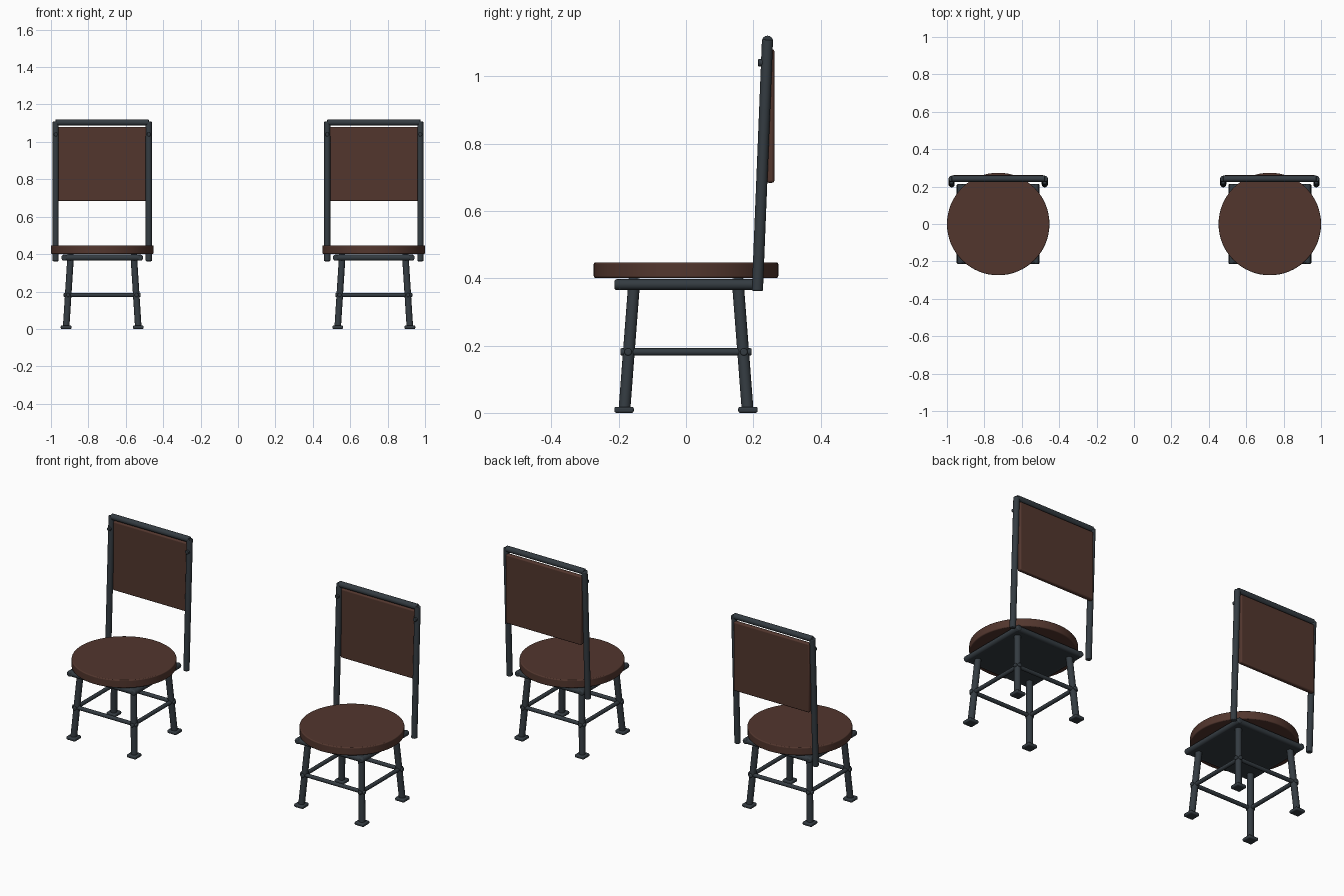
import bpy, math
from mathutils import Vector

if "Cube" in bpy.data.objects:
    bpy.data.objects.remove(bpy.data.objects["Cube"])


def material(name, rgb):
    m = bpy.data.materials.new(name)
    m.diffuse_color = (*rgb, 1)
    m.use_nodes = True
    m.node_tree.nodes["Principled BSDF"].inputs["Base Color"].default_value = m.diffuse_color
    return m


METAL = material("dark slate metal", (0.034, 0.044, 0.053))
BROWN = material("brown leather", (0.085, 0.037, 0.027))


def finish(name, mat, bevel):
    ob = bpy.context.object
    ob.name = name
    ob.data.materials.append(mat)
    if bevel:
        b = ob.modifiers.new("bevel", 'BEVEL')
        b.width, b.segments, b.limit_method = bevel, 3, 'ANGLE'
        b.angle_limit = math.radians(50)
    bpy.ops.object.shade_smooth_by_angle(angle=math.radians(35))
    return ob


def tube(name, a, b, r, mat=METAL, bevel=0.004, sides=16):
    a, b = Vector(a), Vector(b)
    d = b - a
    bpy.ops.mesh.primitive_cylinder_add(
        vertices=sides, radius=r, depth=d.length, location=(a + b) / 2,
        rotation=d.to_track_quat('Z', 'Y').to_euler())
    return finish(name, mat, bevel)


def box(name, centre, size, mat, bevel):
    bpy.ops.mesh.primitive_cube_add(size=1, location=centre)
    ob = bpy.context.object
    ob.scale = size
    bpy.ops.object.transform_apply(location=False, rotation=False, scale=True)
    return finish(name, mat, bevel)


def chair(cx, side):
    # round seat and the plate that carries it
    tube(side + "_seat", (cx, 0, 0.401), (cx, 0, 0.447), 0.274, BROWN, 0.005, 64)
    box(side + "_seat_plate", (cx, 0, 0.381), (0.4, 0.4, 0.03), METAL, 0)

    for s in (-1, 1):
        # square frame under the seat
        tube(side + "_frame_side_rail", (cx + s * 0.203, -0.213, 0.381),
             (cx + s * 0.203, 0.213, 0.381), 0.016, bevel=0.007)
        tube(side + "_frame_cross_rail", (cx - 0.214, s * 0.197, 0.381),
             (cx + 0.214, s * 0.197, 0.381), 0.016, bevel=0.007)
        # thin stretchers between the legs
        tube(side + "_side_stretcher", (cx + s * 0.183, -0.195, 0.181),
             (cx + s * 0.183, 0.195, 0.181), 0.011)
        tube(side + "_cross_stretcher", (cx - 0.206, s * 0.172, 0.181),
             (cx + 0.206, s * 0.172, 0.181), 0.011)
        # splayed legs with feet
        for t in (-1, 1):
            tube(side + "_leg", (cx + s * 0.193, t * 0.183, 0.008),
                 (cx + s * 0.168, t * 0.153, 0.4), 0.0175)
            box(side + "_foot", (cx + s * 0.193, t * 0.184, 0.009),
                (0.058, 0.058, 0.018), METAL, 0.006)
        # leaning back posts with a bolt near the top
        tube(side + "_back_post", (cx + s * 0.249, 0.212, 0.362),
             (cx + s * 0.249, 0.242, 1.108), 0.0165)
        tube(side + "_post_bolt", (cx + s * 0.249, 0.214, 1.04),
             (cx + s * 0.249, 0.235, 1.04), 0.011, bevel=0.002)

    # top bar and back panel
    tube(side + "_top_bar", (cx - 0.249, 0.242, 1.104),
         (cx + 0.249, 0.242, 1.104), 0.0165)
    box(side + "_back_panel", (cx, 0.25, 0.882), (0.482, 0.025, 0.397), BROWN, 0.007)


chair(-0.726, "left")
chair(0.726, "right")
